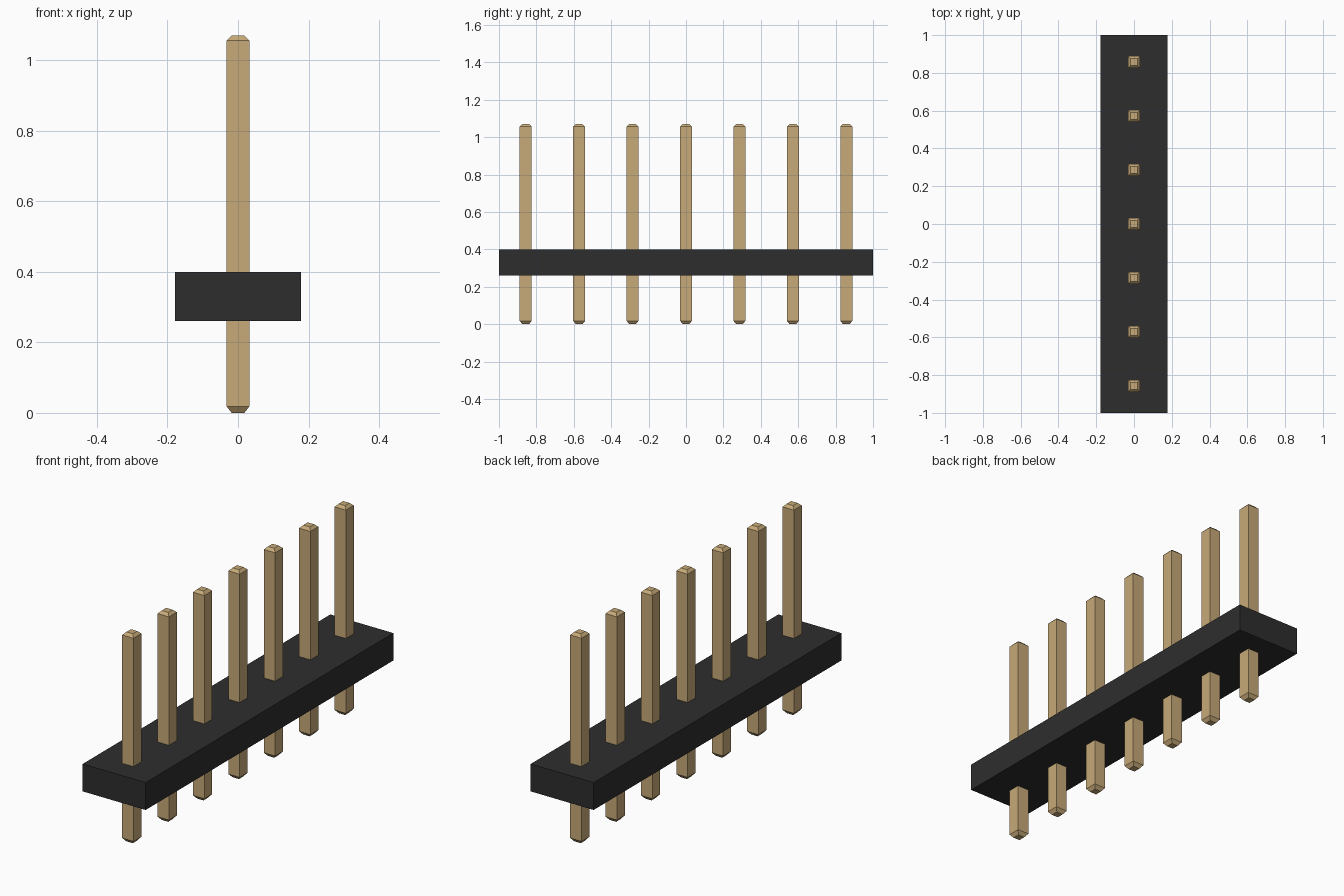
import bpy
import bmesh

cube = bpy.data.objects.get("Cube")
if cube:
    bpy.data.objects.remove(cube, do_unlink=True)

PIN_COUNT = 7
PITCH = 2 / PIN_COUNT


def make_material(name, rgb):
    mat = bpy.data.materials.new(name)
    mat.use_nodes = True
    color = (*rgb, 1)
    mat.diffuse_color = color
    mat.node_tree.nodes["Principled BSDF"].inputs["Base Color"].default_value = color
    return mat


def make_stack(name, levels, mat):
    """Closed solid from rectangular sections given as (half x, half y, z)."""
    bm = bmesh.new()
    rings = [[bm.verts.new((sx * hx, sy * hy, z))
              for sx, sy in ((-1, -1), (1, -1), (1, 1), (-1, 1))]
             for hx, hy, z in levels]
    for low, high in zip(rings, rings[1:]):
        for i in range(4):
            j = (i + 1) % 4
            bm.faces.new((low[i], low[j], high[j], high[i]))
    bm.faces.new(rings[0][::-1])
    bm.faces.new(rings[-1])
    mesh = bpy.data.meshes.new(name)
    bm.to_mesh(mesh)
    bm.free()
    mesh.materials.append(mat)
    obj = bpy.data.objects.new(name, mesh)
    bpy.context.collection.objects.link(obj)
    return obj


black = make_material("black plastic", (0.027, 0.027, 0.027))
brass = make_material("pale brass", (0.57, 0.40, 0.19))

# Insulating strip
make_stack("strip", [(0.178, 1, 0.26), (0.178, 1, 0.4)], black)

# Square pins with chamfered tips, evenly spaced along the strip
W, TIP = 0.032, 0.018
pin = make_stack("pin_1", [(TIP, TIP, 0), (W, W, 0.018),
                           (W, W, 1.056), (TIP, TIP, 1.07)], brass)
pin.location.y = -PITCH * (PIN_COUNT - 1) / 2
for n in range(1, PIN_COUNT):
    copy = bpy.data.objects.new(f"pin_{n + 1}", pin.data)
    copy.location.y = pin.location.y + n * PITCH
    bpy.context.collection.objects.link(copy)
